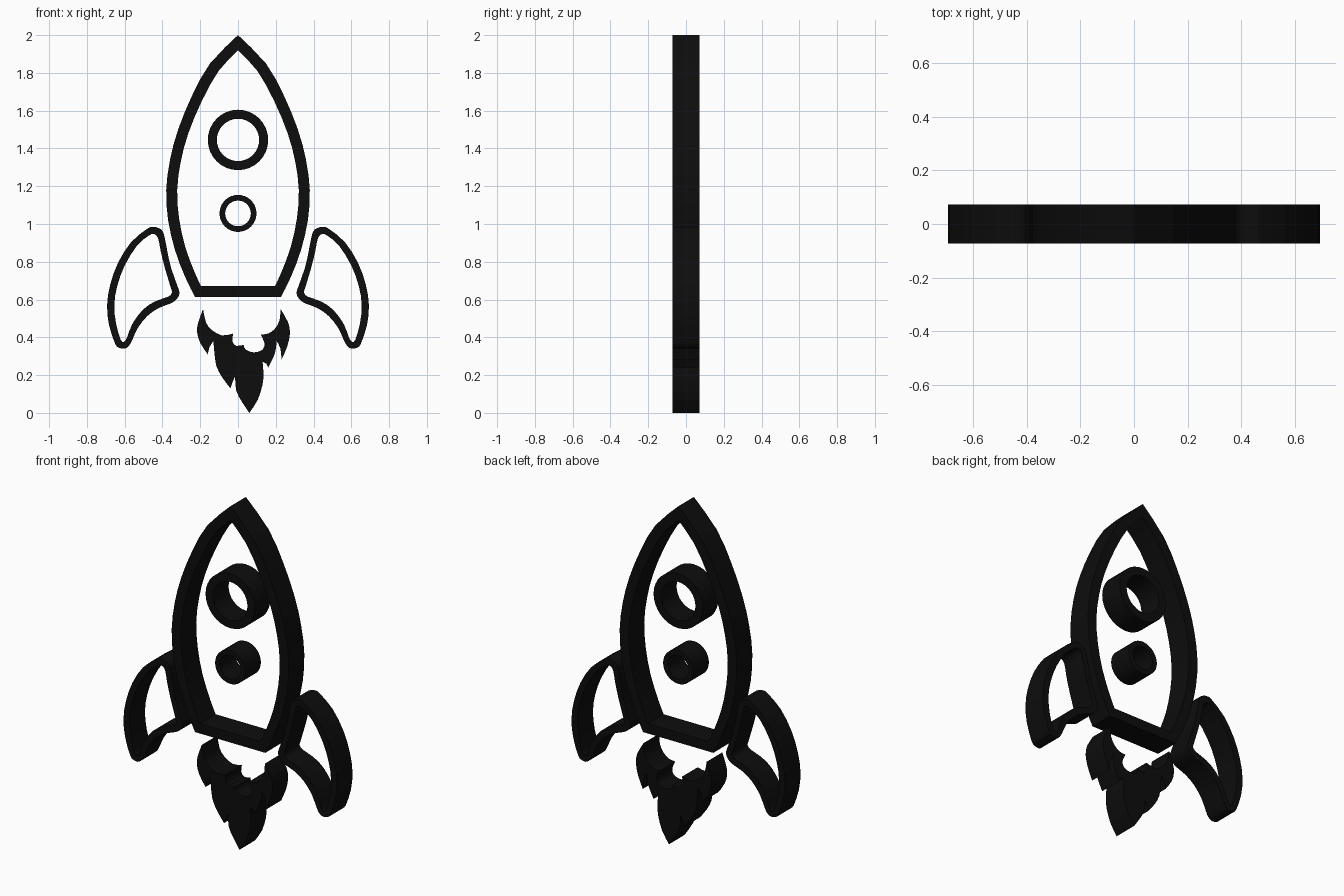
import bpy
import bmesh
import math
from mathutils import Vector

UNIT = 0.01        # outlines are written in hundredths
HALF_DEPTH = 0.0725

default_cube = bpy.data.objects.get("Cube")
if default_cube:
    bpy.data.objects.remove(default_cube, do_unlink=True)

black = bpy.data.materials.new("matte_black")
black.use_nodes = True
black.diffuse_color = (0.004, 0.004, 0.004, 1)
black.node_tree.nodes["Principled BSDF"].inputs["Base Color"].default_value = black.diffuse_color


def smooth(arc, steps=2):
    """Rounded path through the points; an arc ending on its start is a closed loop."""
    pts = [Vector(p) for p in arc]
    closed = pts[0] == pts[-1]
    before = pts[-2] if closed else pts[0]
    after = pts[1] if closed else pts[-1]
    p = [before] + pts + [after]
    path = []
    for a, b, c, d in zip(p, p[1:], p[2:], p[3:]):
        for i in range(steps):
            t = i / steps
            path.append(b + 0.5 * t * ((c - a) + t * ((2 * a - 5 * b + 4 * c - d)
                        + t * (3 * (b - c) + d - a))))
    return path


def outline(arcs):
    """Join arcs end to end, keeping a sharp corner at every joint."""
    loop = []
    for arc in arcs:
        loop += smooth(arc)
    return loop


def flip(loop):
    return [(-x, z) for x, z in reversed(loop)]


def circle(radius, height, sides=32):
    angles = [math.tau * i / sides for i in range(sides)]
    return [(radius * math.cos(a), height + radius * math.sin(a)) for a in angles]


def plate(name, *loops):
    """Extrude a filled outline; any further loop inside it becomes a hole."""
    curve = bpy.data.curves.new(name, 'CURVE')
    curve.dimensions = '2D'
    curve.fill_mode = 'BOTH'
    curve.extrude = HALF_DEPTH
    for loop in loops:
        spline = curve.splines.new('POLY')
        spline.points.add(len(loop) - 1)
        for point, (x, z) in zip(spline.points, loop):
            point.co = (x * UNIT, z * UNIT, 0, 1)
        spline.use_cyclic_u = True
    helper = bpy.data.objects.new(name + "_curve", curve)
    bpy.context.collection.objects.link(helper)
    evaluated = helper.evaluated_get(bpy.context.evaluated_depsgraph_get())
    mesh = bpy.data.meshes.new_from_object(evaluated)
    bpy.data.objects.remove(helper, do_unlink=True)

    # Stand the plate upright and weld caps to walls
    bm = bmesh.new()
    bm.from_mesh(mesh)
    for v in bm.verts:
        v.co = (v.co.x, -v.co.z, v.co.y)
    bmesh.ops.remove_doubles(bm, verts=bm.verts, dist=0.0001)
    bmesh.ops.recalc_face_normals(bm, faces=bm.faces)
    for f in bm.faces:
        f.smooth = False
    bm.to_mesh(mesh)
    bm.free()
    mesh.materials.clear()
    mesh.materials.append(black)
    bpy.context.collection.objects.link(bpy.data.objects.new(name, mesh))


# Hull: pointed frame with a flat base
def hull_loop(side):
    return outline([side, flip(side)])


hull_outer = [(22.8, 61.4), (28, 72), (33.3, 86), (37, 102), (38, 118), (36, 134),
              (31.7, 150), (24.3, 168), (14.8, 185), (0, 200)]
hull_inner = [(19.6, 67.2), (23, 74.5), (28, 88), (31.2, 103), (32.2, 118), (30.3, 133),
              (26.3, 148), (19.2, 165), (10.3, 181), (0, 192)]
# The left side ends on its base corner, which must close the base line
plate("hull_frame",
      hull_loop(hull_outer) + [(-22.8, 61.4)],
      hull_loop(hull_inner) + [(-19.6, 67.2)])

# Portholes
plate("upper_porthole", circle(16, 144.5), circle(11.2, 144.5))
plate("lower_porthole", circle(9.8, 105.6), circle(6.8, 105.6))

# Fins: rounded crescents, mirrored
fin_outer = [(39.5, 95.5), (42, 97.8), (45, 98.5), (48, 97.5), (56.5, 90.5), (63.5, 79.5),
             (67.7, 67.7), (69.3, 57), (68.3, 46.5), (65, 36.5), (63, 34.5), (60, 34),
             (57.7, 35.5), (56, 38.5), (53, 45), (48, 51.3), (42, 55.5), (35.5, 58),
             (32.3, 60.3), (31, 63.5), (32, 67), (35.5, 77), (37.5, 86)]
fin_inner = [(44.5, 94.7), (47, 94), (53.5, 88.5), (60, 78), (64, 67), (65.5, 57),
             (64.5, 47), (62, 38.5), (60.3, 37.7), (58.7, 40), (56, 47), (50.5, 54.5),
             (44, 59), (37, 61.5), (35, 63.5), (35.5, 66), (38.8, 77), (41, 86), (42.3, 92.5)]
fin_loops = [smooth(loop + loop[:1]) for loop in (fin_outer, fin_inner)]
plate("left_fin", *fin_loops)
plate("right_fin", *[flip(loop) for loop in fin_loops])

# Exhaust flame: licks joined at sharp tips
flame = [
    [(-18.5, 55), (-21, 48), (-21.7, 43), (-20, 37), (-16, 31)],
    [(-16, 31), (-15, 35), (-13, 38)],
    [(-13, 38), (-12.5, 32), (-11.5, 25), (-8.5, 19), (-4, 13)],
    [(-4, 13), (-3, 16), (-1.5, 19.5)],
    [(-1.5, 19.5), (-1, 12), (2, 6), (6, 0)],
    [(6, 0), (10.5, 7), (13, 15), (13.5, 21), (13, 27)],
    [(13, 27), (15, 26), (16, 24)],
    [(16, 24), (19, 30), (20, 34), (20.5, 38)],
    [(20.5, 38), (22.5, 34), (23, 28)],
    [(23, 28), (26, 35), (27.5, 42), (26.5, 48), (22.5, 55)],
    [(22.5, 55), (22, 49), (19.5, 44.5), (16, 42), (12, 41.5)],
    [(12, 41.5), (14, 37), (13, 33.5), (8.5, 32), (4, 33.5), (3, 36)],
    [(3, 36), (-1, 35.5), (-3, 38), (-2.5, 42)],
    [(-2.5, 42), (-8.5, 41), (-14, 44), (-17, 48), (-18.5, 55)],
]
plate("exhaust_flame", outline(flame))
